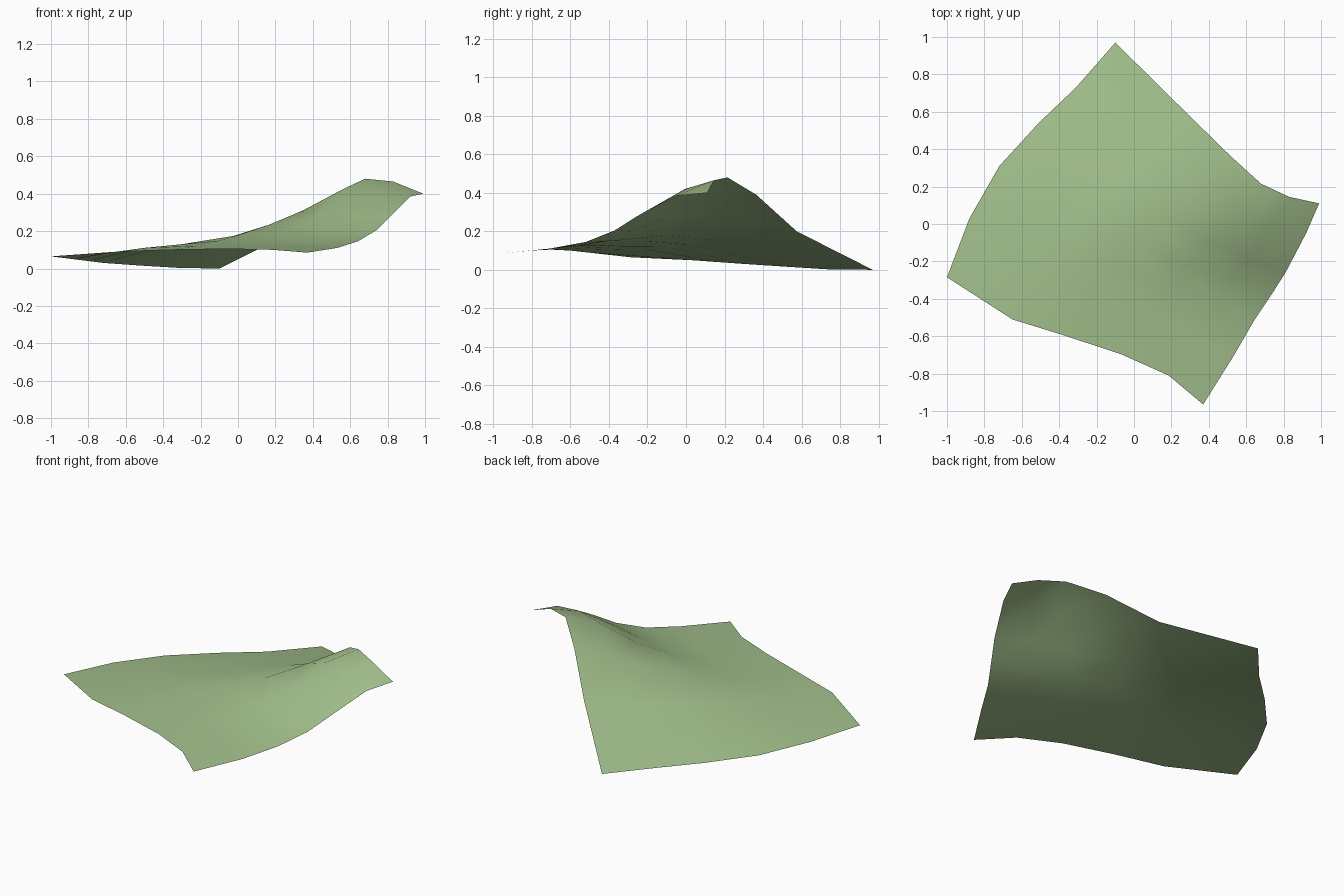
import bpy, bmesh
from mathutils import Vector

if "Cube" in bpy.data.objects:
    bpy.data.objects.remove(bpy.data.objects["Cube"])

# Boundary curves of the draped sheet (shared corners)
back = [(-.10, .97, 0), (.30, .575, .20), (.515, .365, .39),
        (.68, .215, .48), (.83, .145, .465), (.99, .11, .40)]
front = [(-1, -.285, .065), (-.65, -.51, .09), (-.36, -.60, .10),
         (-.06, -.70, .105), (.185, -.81, .10), (.37, -.965, .085)]
left = [back[0], (-.31, .73, .003), (-.51, .54, .015), (-.72, .31, .03),
        (-.80, .17, .04), (-.88, .03, .05), front[0]]
right = [back[-1], (.92, -.05, .385), (.81, -.26, .275), (.74, -.37, .205),
         (.64, -.52, .145), (.53, -.71, .11), front[-1]]
back, front, left, right = ([Vector(p) for p in c] for c in (back, front, left, right))

# Heights of the inner folds, row by row from the back edge to the front edge
heights = [(.165, .31, .42, .42),
           (.15, .235, .27, .29),
           (.13, .178, .20, .20),
           (.12, .148, .155, .148),
           (.11, .122, .128, .122)]


def patch_point(i, j):
    """Point of the patch spanned by the four boundary curves."""
    u, v = i / 5, j / 6
    across = left[j].lerp(right[j], u)
    along = back[i].lerp(front[i], v)
    corners = back[0].lerp(back[-1], u).lerp(front[0].lerp(front[-1], u), v)
    p = across + along - corners
    if 0 < i < 5 and 0 < j < 6:
        p.z = heights[j - 1][i - 1]
    return p


# Draped sheet
bm = bmesh.new()
grid = [[bm.verts.new(patch_point(i, j)) for i in range(6)] for j in range(7)]
for j in range(6):
    for i in range(5):
        f = bm.faces.new((grid[j][i], grid[j + 1][i], grid[j + 1][i + 1], grid[j][i + 1]))
        f.smooth = True
bm.normal_update()
mesh = bpy.data.meshes.new("draped_sheet")
bm.to_mesh(mesh)
bm.free()

green = bpy.data.materials.new("soft green")
green.diffuse_color = (.36, .52, .26, 1)
green.use_nodes = True
green.node_tree.nodes["Principled BSDF"].inputs["Base Color"].default_value = green.diffuse_color
mesh.materials.append(green)
sheet = bpy.data.objects.new("draped_sheet", mesh)
bpy.context.collection.objects.link(sheet)
